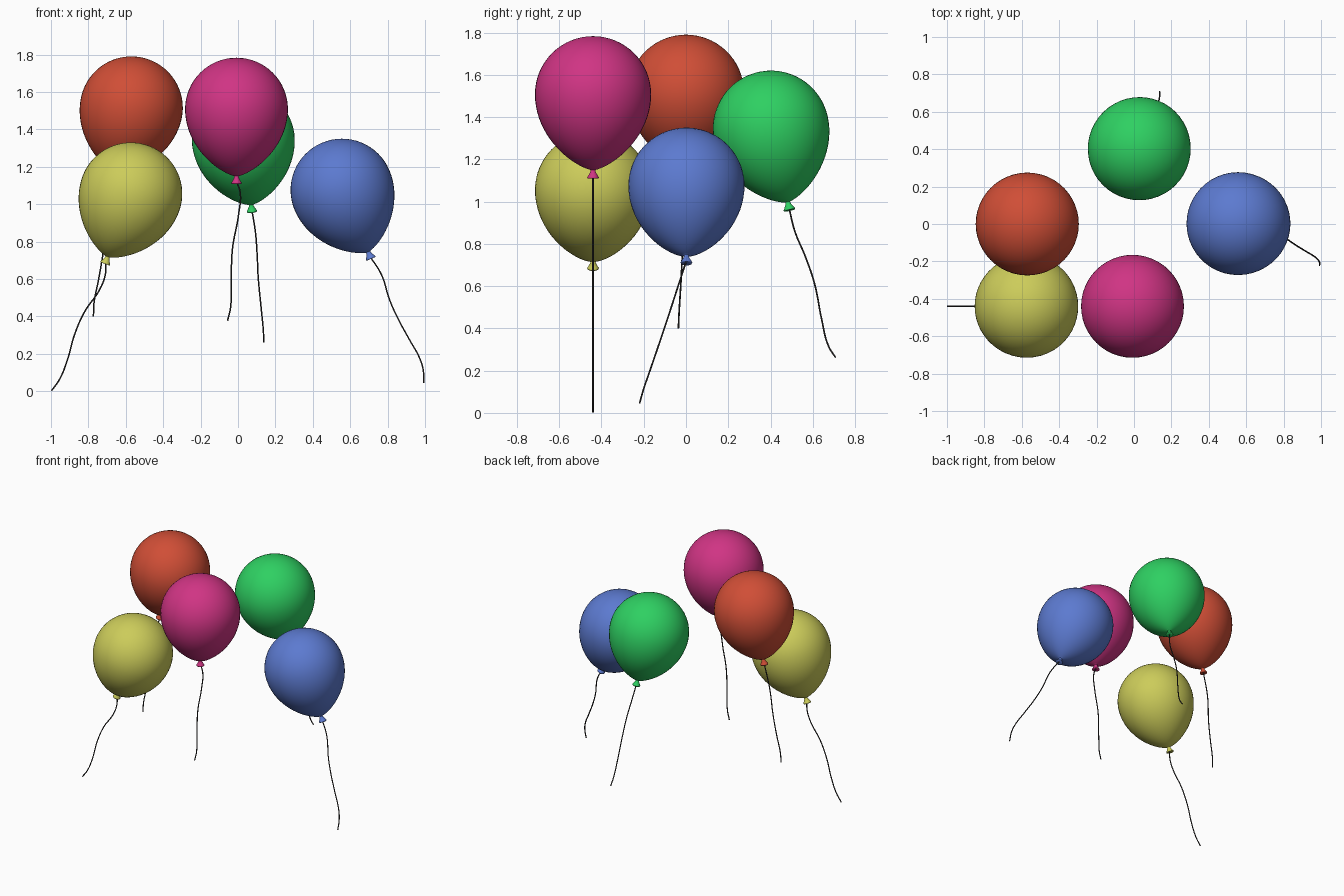
import bpy, bmesh, math
from mathutils import Vector

if "Cube" in bpy.data.objects:
    bpy.data.objects.remove(bpy.data.objects["Cube"])

R = 0.275      # widest radius of a balloon
DROP = 0.36    # distance from balloon centre to its neck


def material(name, rgb):
    m = bpy.data.materials.new(name)
    lin = [((c / 255 + 0.055) / 1.055) ** 2.4 for c in rgb]
    m.diffuse_color = (*lin, 1)
    m.use_nodes = True
    m.node_tree.nodes["Principled BSDF"].inputs["Base Color"].default_value = m.diffuse_color
    return m


def lathe(name, profile, segs, centre, axis, mat):
    """Revolve an (r, z) profile about z, then lean its lower end along axis."""
    bm = bmesh.new()
    rings = []
    for r, z in profile:
        if r < 1e-5:
            rings.append([bm.verts.new((0, 0, z))] * segs)
        else:
            rings.append([bm.verts.new((r * math.cos(2 * math.pi * i / segs),
                                        r * math.sin(2 * math.pi * i / segs), z))
                          for i in range(segs)])
    for a, b in zip(rings, rings[1:]):
        for i in range(segs):
            j = (i + 1) % segs
            bm.faces.new(list(dict.fromkeys((a[i], a[j], b[j], b[i]))))
    bmesh.ops.recalc_face_normals(bm, faces=bm.faces)
    me = bpy.data.meshes.new(name)
    bm.to_mesh(me)
    bm.free()
    me.materials.append(mat)
    ob = bpy.data.objects.new(name, me)
    bpy.context.collection.objects.link(ob)
    ob.location = centre
    ob.rotation_euler = Vector((0, 0, -1)).rotation_difference(axis).to_euler()
    me.shade_smooth()
    return ob


def string(name, points, mat):
    cu = bpy.data.curves.new(name, 'CURVE')
    cu.dimensions = '3D'
    cu.bevel_depth = 0.004
    cu.bevel_resolution = 2
    cu.resolution_u = 8
    cu.use_fill_caps = True
    sp = cu.splines.new('BEZIER')
    sp.bezier_points.add(len(points) - 1)
    for bp, p in zip(sp.bezier_points, points):
        bp.co = p
        bp.handle_left_type = bp.handle_right_type = 'AUTO'
    cu.materials.append(mat)
    bpy.context.collection.objects.link(bpy.data.objects.new(name, cu))


# Teardrop: round dome above, tapering to the neck below
body = [(R * math.sin(t), R * math.cos(t))
        for t in (math.pi / 2 * i / 16 for i in range(17))]
body += [(max(R * math.cos(t) ** 1.4, 0.01), -DROP * math.sin(t))
         for t in (math.pi / 2 * i / 20 for i in range(1, 21))]
# Flared knot with a rounded lip
knot = [(0, -0.35), (0.011, -0.352), (0.013, -0.368), (0.024, -0.388),
        (0.028, -0.394), (0.026, -0.399), (0.008, -0.396), (0, -0.394)]

# colour: (rgb, centre, direction to the knot, string points below the knot)
balloons = {
    "red": ((208, 78, 54), (-0.57, 0, 1.515), (-0.083, 0, -0.366),
            [(-0.70, -0.005, 0.95), (-0.72, -0.017, 0.75), (-0.745, -0.025, 0.6),
             (-0.77, -0.033, 0.47), (-0.773, -0.036, 0.40)]),
    "magenta": ((208, 52, 132), (-0.008, -0.44, 1.508), (0, 0, -1),
                [(0.012, -0.44, 1.06), (0.003, -0.44, 0.944), (-0.03, -0.44, 0.757),
                 (-0.036, -0.44, 0.543), (-0.04, -0.44, 0.446), (-0.056, -0.44, 0.377)]),
    "green": ((46, 208, 98), (0.028, 0.402, 1.345), (0.044, 0.083, -0.363),
              [(0.092, 0.515, 0.86), (0.102, 0.566, 0.737), (0.108, 0.609, 0.609),
               (0.124, 0.642, 0.443), (0.136, 0.675, 0.315), (0.137, 0.708, 0.262)]),
    "yellow": ((204, 204, 90), (-0.573, -0.44, 1.055), (-0.128, 0, -0.347),
               [(-0.71, -0.44, 0.62), (-0.74, -0.44, 0.543), (-0.82, -0.44, 0.425),
                (-0.874, -0.44, 0.302), (-0.912, -0.44, 0.168),
                (-0.955, -0.44, 0.062), (-0.997, -0.44, 0.003)]),
    "blue": ((92, 122, 208), (0.556, 0.002, 1.075), (0.146, 0, -0.345),
             [(0.767, -0.03, 0.623), (0.81, -0.073, 0.49), (0.853, -0.105, 0.393),
              (0.917, -0.145, 0.275), (0.97, -0.178, 0.179),
              (0.99, -0.2, 0.115), (0.992, -0.22, 0.045)]),
}

dark = material("string_dark", (50, 48, 48))
for colour, (rgb, centre, d, pts) in balloons.items():
    mat = material(colour, rgb)
    axis = Vector(d).normalized()
    lathe(f"{colour}_balloon", body, 48, centre, axis, mat)
    lathe(f"{colour}_knot", knot, 16, centre, axis, mat)
    string(f"{colour}_string", [Vector(centre) + axis * 0.385] + [Vector(p) for p in pts], dark)
